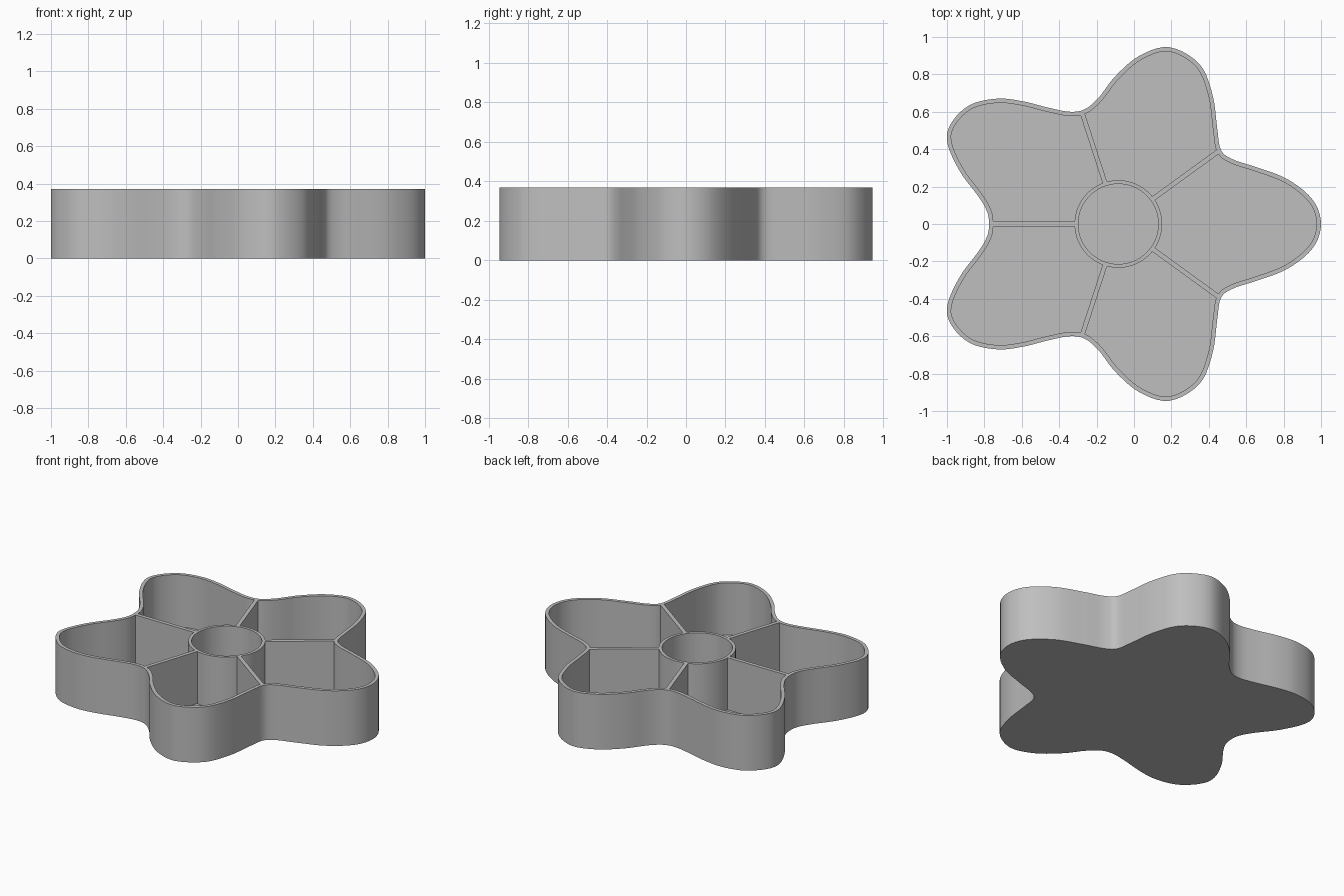
import bpy
import bmesh
import math
from mathutils import Vector

cube = bpy.data.objects.get("Cube")
if cube:
    bpy.data.objects.remove(cube, do_unlink=True)

HEIGHT = 0.37
FLOOR = 0.02
WALL = 0.023
CENTRE = Vector((-0.084, 0))
RING_OUT, RING_IN = 0.234, 0.214
EMBED = 0.01

# One plain material for the whole tray
grey = bpy.data.materials.new("plain grey")
grey.use_nodes = True
colour = (0.52, 0.52, 0.52, 1)
grey.diffuse_color = colour
grey.node_tree.nodes["Principled BSDF"].inputs["Base Color"].default_value = colour

# Half of the five-lobed outline, from the right tip round to the left valley
HALF = [(1, 0), (.955, .13), (.82, .24), (.65, .305), (.53, .345), (.465, .395),
        (.445, .51), (.42, .69), (.35, .855), (.19, .945), (.03, .9), (-.1, .79),
        (-.185, .68), (-.26, .615), (-.34, .6), (-.45, .62), (-.6, .657),
        (-.735, .67), (-.88, .635), (-.98, .535), (-.997, .43), (-.93, .28),
        (-.83, .145), (-.785, .065), (-.775, 0)]


def smooth_loop(points, steps):
    """Closed spline through the points."""
    result = []
    n = len(points)
    for i in range(n):
        a, b, c, d = (points[(i + k) % n] for k in (-1, 0, 1, 2))
        for s in range(steps):
            t = s / steps
            result.append(b + (c - a) * (t / 2)
                          + (a * 2 - b * 5 + c * 4 - d) * (t * t / 2)
                          + (b * 3 - a - c * 3 + d) * (t ** 3 / 2))
    return result


def inset_loop(points, distance):
    """Move an anticlockwise loop inwards along its normals."""
    result = []
    for i, p in enumerate(points):
        along = (points[(i + 1) % len(points)] - points[i - 1]).normalized()
        result.append(p + Vector((-along.y, along.x)) * distance)
    return result


def circle_loop(radius, sides=96):
    return [CENTRE + radius * Vector((math.cos(a), math.sin(a)))
            for a in (math.tau * i / sides for i in range(sides))]


def finish(bm, name):
    bmesh.ops.recalc_face_normals(bm, faces=bm.faces)
    mesh = bpy.data.meshes.new(name)
    bm.to_mesh(mesh)
    bm.free()
    mesh.materials.append(grey)
    obj = bpy.data.objects.new(name, mesh)
    bpy.context.collection.objects.link(obj)
    bpy.ops.object.select_all(action='DESELECT')
    obj.select_set(True)
    bpy.context.view_layer.objects.active = obj
    bpy.ops.object.shade_smooth_by_angle(angle=math.radians(30))
    return obj


def build_loft(name, layers, capped):
    """Bridge (loop, z) layers; cap both ends, or join last to first."""
    bm = bmesh.new()
    rings = [[bm.verts.new((p.x, p.y, z)) for p in loop] for loop, z in layers]
    pairs = list(zip(rings, rings[1:]))
    if not capped:
        pairs.append((rings[-1], rings[0]))
    for low, high in pairs:
        n = len(low)
        for i in range(n):
            j = (i + 1) % n
            bm.faces.new((low[i], low[j], high[j], high[i]))
    if capped:
        bm.faces.new(rings[0])
        bm.faces.new(rings[-1])
    return finish(bm, name)


# Tray shell: outer wall, rim, inner wall and floor
half = [Vector(p) for p in HALF]
mirrored = [Vector((p.x, -p.y)) for p in reversed(half[1:-1])]
outer = smooth_loop(half + mirrored, 5)
inner = inset_loop(outer, WALL)
build_loft("tray_shell", [(outer, 0), (outer, HEIGHT), (inner, HEIGHT), (inner, FLOOR)], True)

# Round cup in the middle
ring_out, ring_in = circle_loop(RING_OUT), circle_loop(RING_IN)
base = FLOOR / 2
build_loft("centre_ring", [(ring_out, base), (ring_out, HEIGHT),
                           (ring_in, HEIGHT), (ring_in, base)], False)

# Dividers running from the cup to each valley of the wall
for i in range(5):
    angle = math.radians(36 + 72 * i)
    direction = Vector((math.cos(angle), math.sin(angle)))
    side = Vector((-direction.y, direction.x)) * 0.0125
    hit = max(inner, key=lambda p: (p - CENTRE).normalized().dot(direction))
    start = CENTRE + direction * (RING_OUT - EMBED)
    end = CENTRE + direction * ((hit - CENTRE).length + EMBED)
    loop = [start - side, end - side, end + side, start + side]
    build_loft(f"divider_{i + 1}", [(loop, base), (loop, HEIGHT)], True)
